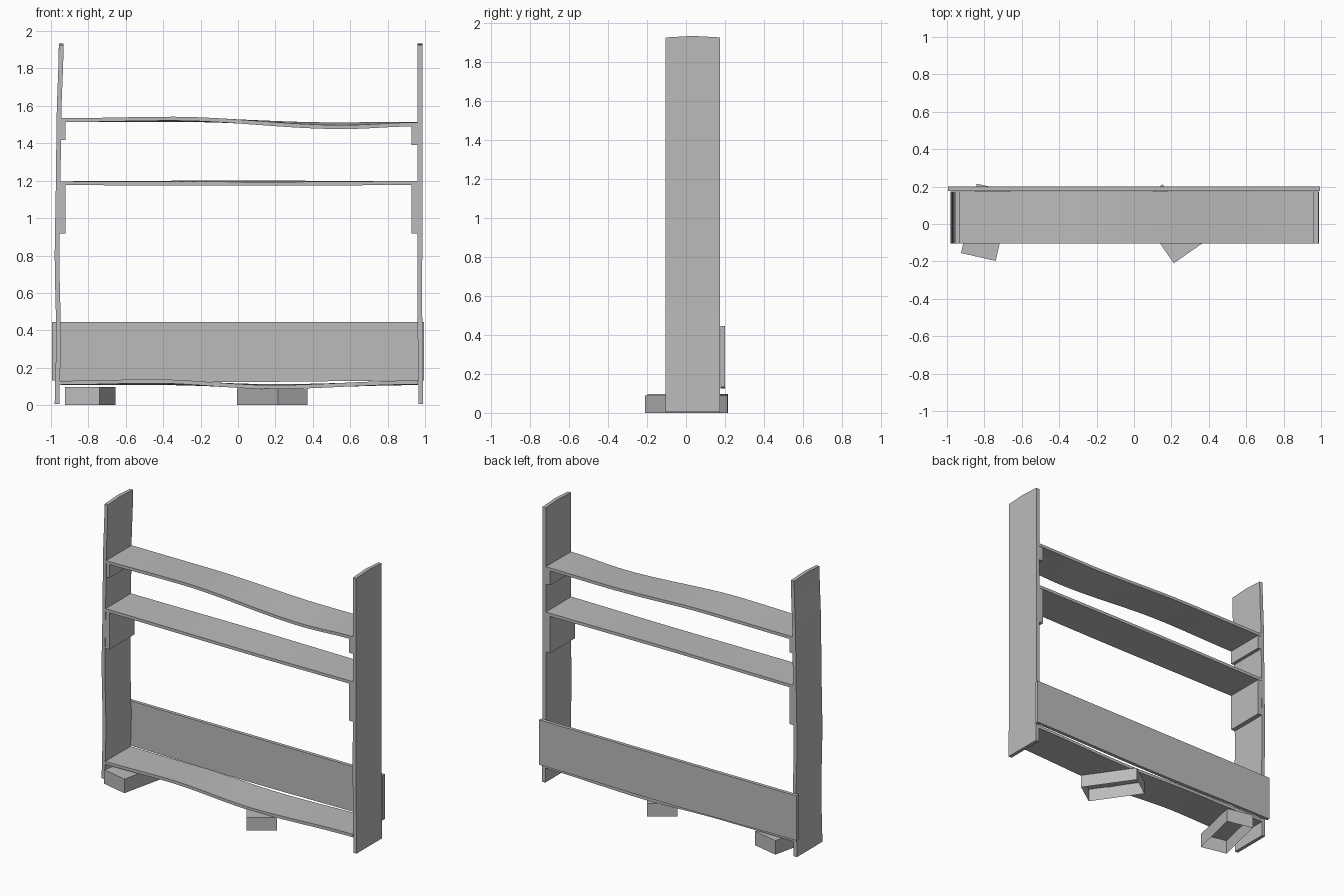
import bpy, bmesh, math
from mathutils import Vector, Matrix

cube = bpy.data.objects.get("Cube")
if cube:
    bpy.data.objects.remove(cube, do_unlink=True)

# One plain grey for every part
grey = bpy.data.materials.new("plain grey")
grey.use_nodes = True
grey.diffuse_color = (0.5, 0.5, 0.5, 1)
grey.node_tree.nodes["Principled BSDF"].inputs["Base Color"].default_value = (0.5, 0.5, 0.5, 1)

FRONT, BACK = -0.105, 0.175


def finish(name, bm):
    bmesh.ops.recalc_face_normals(bm, faces=bm.faces)
    mesh = bpy.data.meshes.new(name)
    bm.to_mesh(mesh)
    bm.free()
    mesh.materials.append(grey)
    obj = bpy.data.objects.new(name, mesh)
    bpy.context.collection.objects.link(obj)
    bpy.ops.object.select_all(action='DESELECT')
    obj.select_set(True)
    bpy.context.view_layer.objects.active = obj
    bpy.ops.object.shade_smooth_by_angle(angle=math.radians(30))
    return obj


def ease(keys, s):
    """Smoothly interpolate a list of (position, value) keys."""
    if s <= keys[0][0]:
        return keys[0][1]
    for (a, va), (b, vb) in zip(keys, keys[1:]):
        if s <= b:
            t = (s - a) / (b - a)
            return va + (vb - va) * t * t * (3 - 2 * t)
    return keys[-1][1]


def plank(name, start, end, steps, section):
    """Loft a plank through the closed cross-sections returned by section(s)."""
    bm = bmesh.new()
    rings = []
    for i in range(steps + 1):
        s = start + (end - start) * i / steps
        rings.append([bm.verts.new(p) for p in section(s)])
    n = len(rings[0])
    for a, b in zip(rings, rings[1:]):
        for k in range(n):
            bm.faces.new((a[k], a[(k + 1) % n], b[(k + 1) % n], b[k]))
    bm.faces.new(rings[0])
    bm.faces.new(rings[-1])
    return finish(name, bm)


def box(name, centre, size, turn=0, open_bottom=False):
    bm = bmesh.new()
    bmesh.ops.create_cube(bm, size=1)
    if open_bottom:
        low = [f for f in bm.faces if f.normal.z < -0.9]
        bmesh.ops.delete(bm, geom=low, context='FACES_ONLY')
    bm.transform(Matrix.Translation(Vector(centre))
                 @ Matrix.Rotation(math.radians(turn), 4, 'Z')
                 @ Matrix.Diagonal((*size, 1)))
    return finish(name, bm)


# Upright side panels, gently bowed, with a slightly crowned top
def side_panel(name, keys, thick, top):
    mid = (FRONT + BACK) / 2

    def section(z):
        x = ease(keys, z)
        crown = 0.008 if z >= top - 1e-6 else 0
        return [(x, FRONT, z), (x, mid, z + crown), (x, BACK, z),
                (x + thick, BACK, z), (x + thick, mid, z + crown), (x + thick, FRONT, z)]
    plank(name, 0.005, top, 24, section)


side_panel("right_side_panel", [(0, -0.98), (0.35, -0.972), (0.8, -0.98), (1.2, -0.974),
                                (1.5, -0.97), (1.93, -0.958)], 0.025, 1.925)
side_panel("left_side_panel", [(0, 0.965), (0.5, 0.96), (1.93, 0.961)], 0.025, 1.925)


# Warped shelves: separate height curves for the front and back edges
def shelf(name, front_keys, back_keys, thick=0.021):
    def section(x):
        f, b = ease(front_keys, x), ease(back_keys, x)
        return [(x, FRONT, f - thick), (x, FRONT, f), (x, BACK, b), (x, BACK, b - thick)]
    plank(name, -0.953, 0.962, 28, section)


shelf("top_shelf",
      [(-0.953, 1.534), (-0.35, 1.542), (0.56, 1.497), (0.962, 1.512)],
      [(-0.953, 1.534), (-0.3, 1.535), (0.5, 1.512), (0.962, 1.514)])
shelf("middle_shelf",
      [(-0.953, 1.197), (0.2, 1.194), (0.962, 1.198)],
      [(-0.953, 1.197), (0.0, 1.201), (0.962, 1.197)])
shelf("bottom_shelf",
      [(-0.953, 0.13), (-0.45, 0.138), (0.18, 0.107), (0.962, 0.132)],
      [(-0.953, 0.128), (-0.4, 0.128), (0.2, 0.112), (0.962, 0.128)])


# Wide board fixed across the back
def board_section(x):
    low = ease([(-1, 0.133), (0, 0.124), (1, 0.132)], x)
    return [(x, 0.176, low), (x, 0.176, 0.445), (x, 0.2, 0.445), (x, 0.2, low)]


plank("back_board", -0.995, 0.995, 16, board_section)

# Cleats that carry the two upper shelves
for name, x, low, high in (("right_upper_cleat", -0.938, 1.418, 1.514),
                           ("left_upper_cleat", 0.944, 1.392, 1.492),
                           ("right_lower_cleat", -0.938, 0.918, 1.177),
                           ("left_lower_cleat", 0.944, 0.918, 1.177)):
    box(name, (x, (FRONT + BACK) / 2, (low + high) / 2), (0.032, BACK - FRONT - 0.004, high - low))

# Open-bottomed blocks under the bottom shelf, set askew
box("right_foot_block", (-0.79, 0.009, 0.049), (0.19, 0.38, 0.098), -12.8, True)
box("left_foot_block", (0.183, 0.001, 0.045), (0.192, 0.38, 0.09), 34.8, True)
